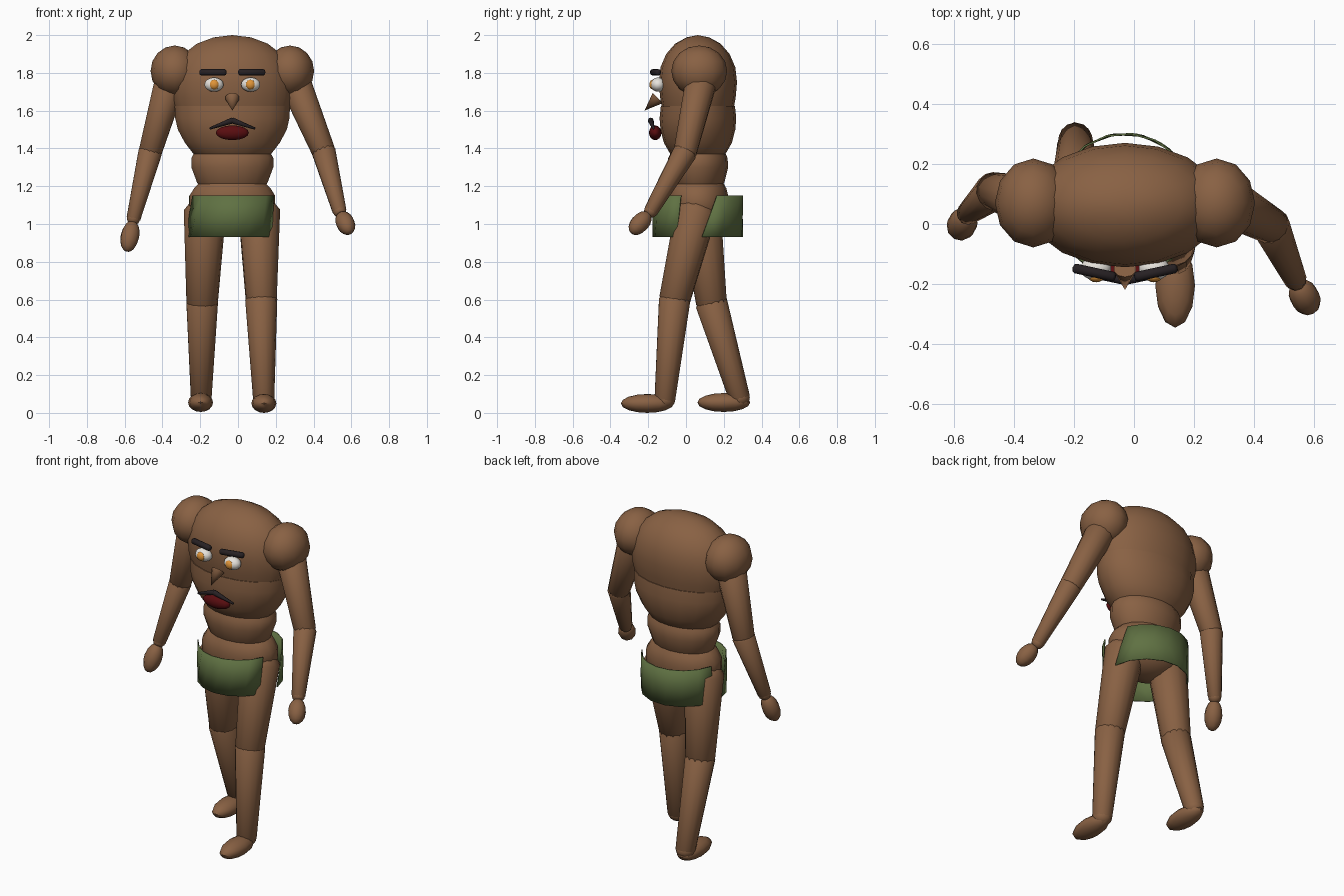
import bpy, bmesh, math
from mathutils import Vector

cube = bpy.data.objects.get("Cube")
if cube:
    bpy.data.objects.remove(cube, do_unlink=True)


def material(name, r, g, b):
    m = bpy.data.materials.new(name)
    m.use_nodes = True
    m.diffuse_color = (r, g, b, 1)
    m.node_tree.nodes["Principled BSDF"].inputs["Base Color"].default_value = (r, g, b, 1)
    return m


SKIN = material("brown skin", .25, .12, .057)
CLOTH = material("green cloth", .115, .165, .055)
HAIR = material("black hair", .02, .015, .017)
LIP = material("dark red", .1, .004, .005)
WHITE = material("eye white", .8, .77, .72)
AMBER = material("amber iris", .75, .3, .04)


def finish(name, bm, mat):
    bmesh.ops.remove_doubles(bm, verts=bm.verts, dist=1e-5)
    bmesh.ops.recalc_face_normals(bm, faces=bm.faces)
    me = bpy.data.meshes.new(name)
    bm.to_mesh(me)
    bm.free()
    me.materials.append(mat)
    for p in me.polygons:
        p.use_smooth = True
    me.set_sharp_from_angle(angle=math.radians(50))
    ob = bpy.data.objects.new(name, me)
    bpy.context.collection.objects.link(ob)
    return ob


def loft(name, mat, profile, loc=(0, 0, 0), axis=(0, 0, 1), sides=14):
    """Skin elliptical rings (height, x radius, y radius) along an axis."""
    bm = bmesh.new()
    turn = Vector(axis).to_track_quat('Z', 'Y')
    rings = []
    for z, rx, ry in profile:
        ring = []
        for i in range(sides):
            a = math.tau * i / sides
            p = Vector((rx * math.sin(a), ry * math.cos(a), z))
            ring.append(bm.verts.new(turn @ p + Vector(loc)))
        rings.append(ring)
    for low, high in zip(rings, rings[1:]):
        for i in range(sides):
            j = (i + 1) % sides
            bm.faces.new((low[i], low[j], high[j], high[i]))
    bm.faces.new(rings[0])
    bm.faces.new(rings[-1])
    return finish(name, bm, mat)


def ellipsoid(name, mat, loc, radii, axis=(0, 0, 1), sides=14, steps=8):
    rx, ry, rz = radii
    angles = [math.pi * k / steps for k in range(steps + 1)]
    prof = [(-rz * math.cos(a), rx * math.sin(a), ry * math.sin(a)) for a in angles]
    return loft(name, mat, prof, loc, axis, sides)


def limb(name, mat, start, end, r0, r1, sides=14):
    """Tapered tube with rounded ends."""
    axis = Vector(end) - Vector(start)
    n = axis.length
    prof = [(-.6 * r0, 0, 0), (-.4 * r0, .7 * r0, .7 * r0), (0, r0, r0),
            (n, r1, r1), (n + .4 * r1, .7 * r1, .7 * r1), (n + .6 * r1, 0, 0)]
    return loft(name, mat, prof, start, axis, sides)


# Torso, stacked from rounded rings
CX, CY = -.03, .063
torso = {
    "chest_and_crown": [(1.615, .305, .19), (1.67, .32, .2), (1.75, .325, .207), (1.83, .305, .198),
                        (1.9, .262, .168), (1.955, .19, .12), (1.988, .1, .06), (2, 0, 0)],
    "jaw_and_ribs": [(1.33, .13, .1), (1.36, .2, .14), (1.43, .255, .18), (1.5, .293, .198),
                     (1.56, .307, .203), (1.625, .31, .196)],
    "abdomen": [(1.19, .17, .12), (1.22, .19, .14), (1.3, .22, .16), (1.35, .22, .157), (1.385, .2, .14)],
    "hips": [(.94, 0, 0), (.96, .1, .08), (1.0, .18, .13), (1.08, .23, .16),
             (1.15, .23, .16), (1.19, .205, .15), (1.225, .17, .13)],
}
for part, prof in torso.items():
    loft(part, SKIN, prof, (CX, CY, 0), sides=18)

# Arms: shoulder, elbow, wrist, hand centre
arms = {
    "left": ((.31, .075, 1.73), (.455, -.005, 1.38), (.537, -.185, 1.07), (.568, -.243, 1.005), .075),
    "right": ((-.365, .08, 1.73), (-.465, .11, 1.38), (-.553, .035, 1.03), (-.572, 0, .935), .088),
}
for side, (shoulder, elbow, wrist, hand, length) in arms.items():
    sx = 1 if side == "left" else -1
    ellipsoid(side + "_shoulder", SKIN, (CX + sx * .305, .07, 1.81), (.128, .148, .135), sides=12)
    limb(side + "_upper_arm", SKIN, shoulder, elbow, .083, .062)
    limb(side + "_forearm", SKIN, elbow, wrist, .064, .038)
    ellipsoid(side + "_wrist", SKIN, wrist, (.037, .037, .037), sides=10)
    ellipsoid(side + "_hand", SKIN, hand, (.05, .05, length), Vector(hand) - Vector(wrist), sides=10)

# Legs: hip, knee, ankle, foot centre
legs = {
    "left": ((.112, .055, 1.07), (.123, -.06, .6), (.136, -.112, .07), (.137, -.205, .05)),
    "right": ((-.175, .075, 1.07), (-.19, .135, .58), (-.195, .283, .08), (-.198, .2, .055)),
}
for side, (hip, knee, ankle, foot) in legs.items():
    limb(side + "_thigh", SKIN, hip, knee, .112, .083)
    limb(side + "_calf", SKIN, knee, ankle, .085, .056)
    ellipsoid(side + "_ankle", SKIN, ankle, (.055, .055, .05), sides=12)
    ellipsoid(side + "_foot", SKIN, foot, (.066, .14, .05), sides=12)


def flap(name, facing, top, bottom):
    """Curved cloth panel; edge angles are measured from its middle."""
    bm = bmesh.new()
    steps = 7
    rows = []
    for z, (a0, a1) in ((.93, bottom), (1.04, [(p + q) / 2 for p, q in zip(top, bottom)]), (1.15, top)):
        row = []
        for i in range(steps + 1):
            a = math.radians(a0 + (a1 - a0) * i / steps)
            row.append(bm.verts.new((CX + .235 * math.sin(a), CY + facing * .238 * math.cos(a), z)))
        rows.append(row)
    for low, high in zip(rows, rows[1:]):
        for i in range(steps):
            bm.faces.new((low[i], low[i + 1], high[i + 1], high[i]))
    ob = finish(name, bm, CLOTH)
    mod = ob.modifiers.new("thickness", 'SOLIDIFY')
    mod.thickness = .006
    mod.offset = 0


# Loincloth
flap("front_cloth", -1, (-63, 68), (-88, 62))
flap("back_cloth", 1, (-75, 65), (-78, 85))

# Face
for side, sx in (("left", 1), ("right", -1)):
    ellipsoid(side + "_eye", WHITE, (CX + sx * .097, -.148, 1.738), (.052, .04, .038))
    ellipsoid(side + "_iris", AMBER, (CX + sx * .096, -.176, 1.738), (.026, .018, .026))
    limb(side + "_eyebrow", HAIR, (CX + sx * .04, -.175, 1.803), (CX + sx * .165, -.148, 1.803),
         .017, .017, 10)
    limb(side + "_moustache", HAIR, (CX, -.187, 1.548), (CX + sx * .118, -.172, 1.506), .016, .006, 8)
loft("nose", SKIN, [(0, .038, .038), (.096, 0, 0)], (CX, -.15, 1.667), (0, -.07, -.067), 10)
ellipsoid("lips", LIP, (CX, -.163, 1.483), (.09, .033, .039))
